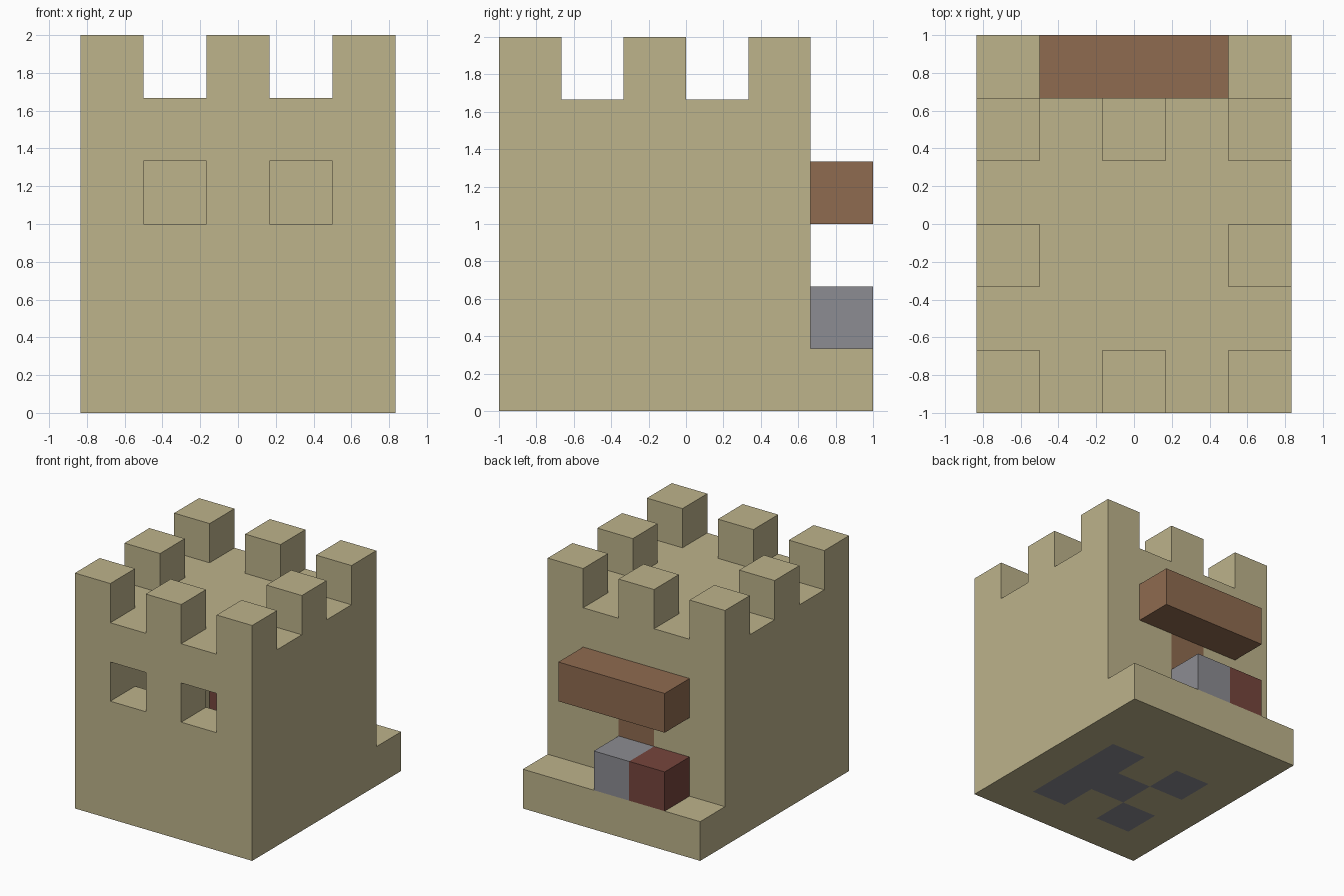
import bpy
import bmesh
from mathutils import Vector

cube = bpy.data.objects.get("Cube")
if cube:
    bpy.data.objects.remove(cube, do_unlink=True)

U = 1 / 3                                # side of one building block
ORIGIN = Vector((-2.5, -3, 0))           # block coordinates start at this corner


def material(name, rgb):
    m = bpy.data.materials.new(name)
    m.use_nodes = True
    m.diffuse_color = (*rgb, 1)
    bsdf = m.node_tree.nodes["Principled BSDF"]
    bsdf.inputs["Base Color"].default_value = (*rgb, 1)
    bsdf.inputs["Roughness"].default_value = 0.9
    return m


sand = material("sandstone", (0.509, 0.451, 0.258))
wood = material("brown_wood", (0.275, 0.147, 0.080))
stone = material("grey_stone", (0.262, 0.262, 0.287))
brick = material("red_brick", (0.181, 0.060, 0.046))


def block(name, low, high, mat=None):
    """Box between two corners given in block units."""
    low, high = Vector(low), Vector(high)
    bm = bmesh.new()
    bmesh.ops.create_cube(bm, size=1)
    for v in bm.verts:
        t = v.co + Vector((0.5, 0.5, 0.5))
        v.co = (low + (high - low) * t + ORIGIN) * U
    mesh = bpy.data.meshes.new(name)
    bm.to_mesh(mesh)
    bm.free()
    ob = bpy.data.objects.new(name, mesh)
    bpy.context.collection.objects.link(ob)
    if mat:
        mesh.materials.append(mat)
    return ob


def carve(target, cuts):
    """Subtract boxes from the target and bake the result."""
    cutters = []
    for low, high in cuts:
        c = block("cutter", low, high)
        c.hide_render = True
        mod = target.modifiers.new("cut", "BOOLEAN")
        mod.operation, mod.solver, mod.object = "DIFFERENCE", "EXACT", c
        cutters.append(c)
    graph = bpy.context.evaluated_depsgraph_get()
    baked = bpy.data.meshes.new_from_object(target.evaluated_get(graph))
    target.modifiers.clear()
    target.data = baked
    for c in cutters:
        bpy.data.objects.remove(c, do_unlink=True)


# Keep: one block carved into a hollow tower with a back step
keep = block("castle_keep", (0, 0, 0), (5, 6, 6), sand)
cuts = [
    ((-1, 5, 1), (6, 7, 7)),             # space above the back step
    ((1, 1, 1), (4, 4, 4)),              # inner room
    ((1, 3.5, 1), (2, 5.5, 2)),          # brick opening in the back wall
    ((2, 3.5, 1), (3, 5.5, 3)),          # doorway in the back wall
    ((2, 2, 5), (3, 3, 7)),              # middle of the roof
]
for a in (1, 3):
    cuts.append(((a, -1, 3), (a + 1, 1.5, 4)))     # front windows
    cuts.append(((a, -1, 5), (a + 1, 7, 7)))       # gaps between merlons
    cuts.append(((-1, a, 5), (6, a + 1, 7)))
carve(keep, cuts)

# Stone paving: split the floor faces along the block grid and recolour some
PAVING = {(3, 1), (3, 2), (3, 3), (2, 2), (1, 1), (1, 3)}
keep.data.materials.clear()
keep.data.materials.append(sand)
keep.data.materials.append(stone)
bm = bmesh.new()
bm.from_mesh(keep.data)


def floor_faces():
    return [f for f in bm.faces
            if abs(f.normal.z) > 0.9 and f.calc_center_median().z < 1.1 * U]


for axis in (0, 1):
    normal = Vector((axis == 0, axis == 1, 0))
    for n in range(1, 5):
        faces = floor_faces()
        parts = set(faces)
        for f in faces:
            parts.update(f.edges)
            parts.update(f.verts)
        bmesh.ops.bisect_plane(bm, geom=list(parts), dist=1e-5,
                               plane_co=(ORIGIN + normal * n) * U, plane_no=normal)
for f in bm.faces:
    f.material_index = 0
for f in floor_faces():
    spot = f.calc_center_median() / U - ORIGIN
    if (int(spot.x), int(spot.y)) in PAVING:
        f.material_index = 1
bmesh.ops.dissolve_limit(bm, angle_limit=0.01, verts=bm.verts[:],
                         edges=bm.edges[:], delimit={"MATERIAL"})
bm.to_mesh(keep.data)
bm.free()

# Back entrance: door, counter blocks and canopy
block("back_door", (2, 4, 1), (3, 5, 3), wood)
block("stone_counter", (2, 5, 1), (3, 6, 2), stone)
block("brick_counter", (1, 4, 1), (2, 6, 2), brick)
block("canopy", (1, 5, 3), (4, 6, 4), wood)
